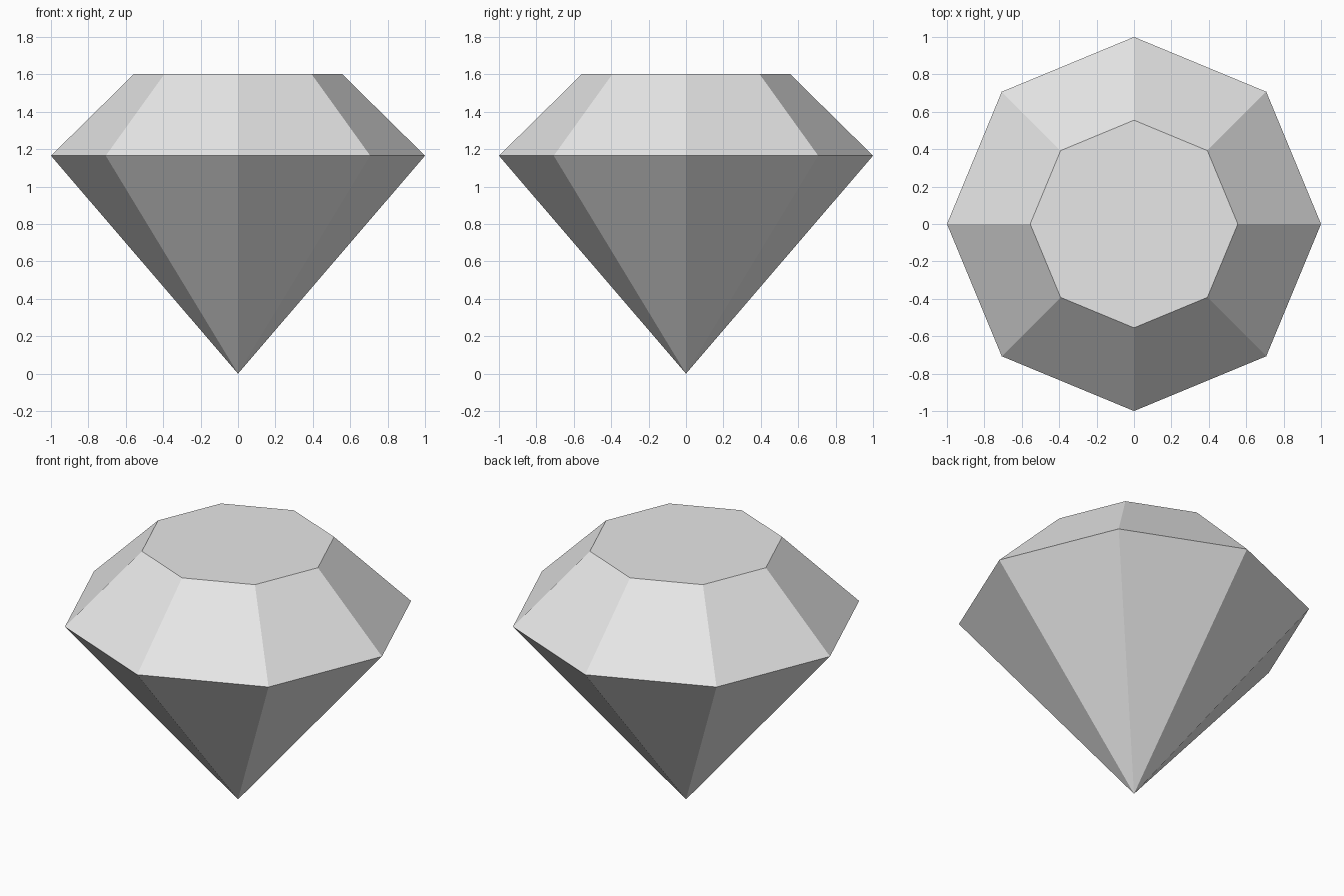
import bpy, bmesh
from math import cos, sin, tau

cube = bpy.data.objects.get("Cube")
if cube:
    bpy.data.objects.remove(cube, do_unlink=True)

SIDES = 8
GIRDLE_Z, TABLE_Z = 1.165, 1.603
TABLE_RADIUS = 0.555

grey = bpy.data.materials.new("Plain grey")
grey.use_nodes = True
colour = (0.8, 0.8, 0.8, 1)
grey.diffuse_color = colour
grey.node_tree.nodes["Principled BSDF"].inputs["Base Color"].default_value = colour

bm = bmesh.new()


def ring(radius, z):
    return [bm.verts.new((radius * cos(tau * i / SIDES), radius * sin(tau * i / SIDES), z))
            for i in range(SIDES)]


# Point, widest ring and flat table of the cut gem
point = bm.verts.new((0, 0, 0))
girdle = ring(1, GIRDLE_Z)
table = ring(TABLE_RADIUS, TABLE_Z)

# Lower facets meet at the point, upper facets slope in to the table
for i in range(SIDES):
    j = (i + 1) % SIDES
    bm.faces.new((point, girdle[j], girdle[i]))
    bm.faces.new((girdle[i], girdle[j], table[j], table[i]))
bm.faces.new(table)
bmesh.ops.recalc_face_normals(bm, faces=bm.faces)

mesh = bpy.data.meshes.new("gem")
bm.to_mesh(mesh)
bm.free()
mesh.materials.append(grey)
gem = bpy.data.objects.new("gem", mesh)
bpy.context.collection.objects.link(gem)
